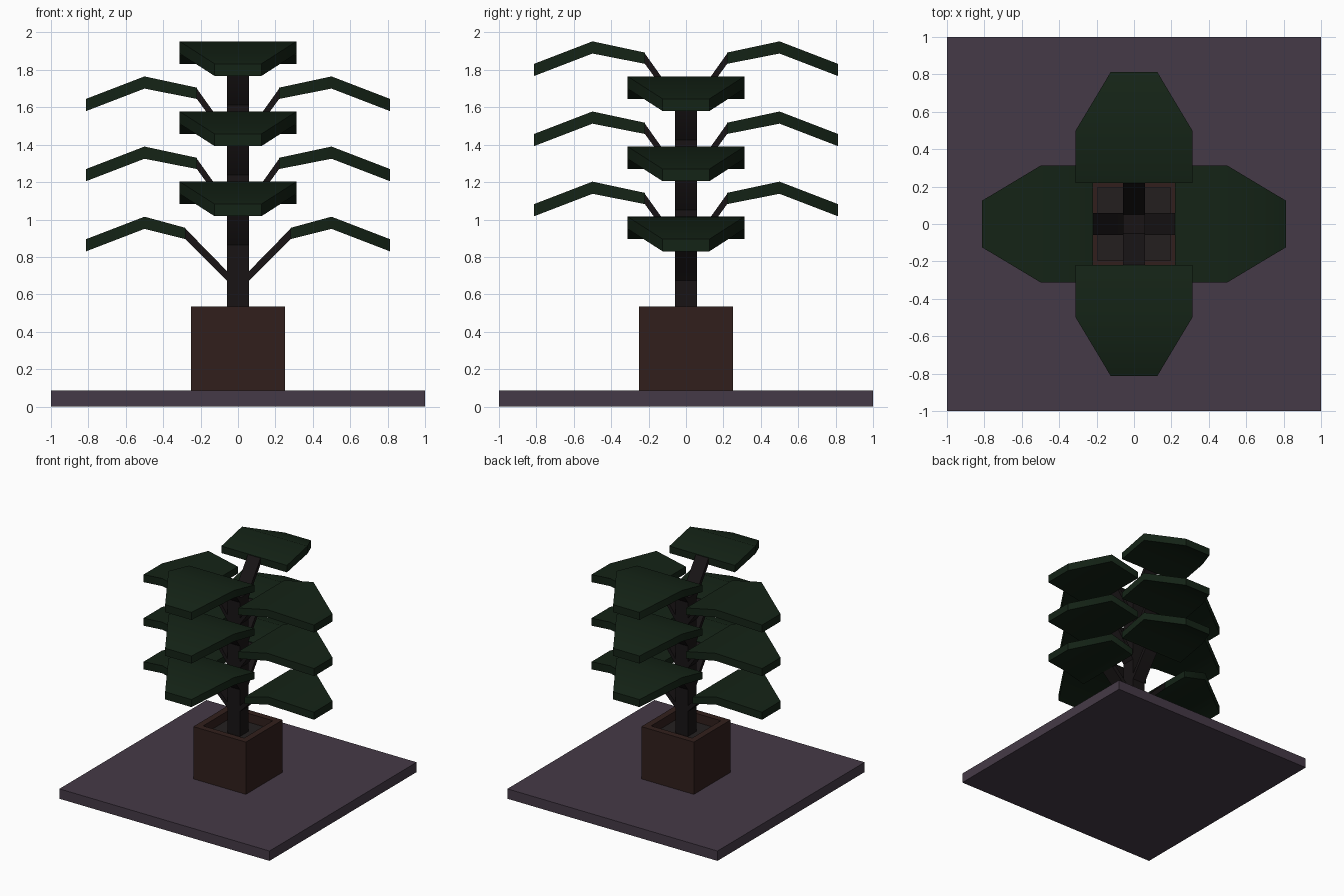
import bpy, bmesh, math

if "Cube" in bpy.data.objects:
    bpy.data.objects.remove(bpy.data.objects["Cube"])


def material(name, rgb):
    m = bpy.data.materials.new(name)
    m.diffuse_color = (*rgb, 1)
    m.use_nodes = True
    m.node_tree.nodes["Principled BSDF"].inputs["Base Color"].default_value = m.diffuse_color
    return m


STONE = material("stone", (0.060, 0.042, 0.063))
CLAY = material("clay", (0.031, 0.0137, 0.0116))
SOIL = material("soil", (0.0176, 0.0137, 0.0137))
BARK = material("bark", (0.0091, 0.007, 0.0075))
LEAF = material("leaf", (0.007, 0.0168, 0.008))


def finish(name, bm, mat, angle=0):
    bmesh.ops.recalc_face_normals(bm, faces=bm.faces)
    mesh = bpy.data.meshes.new(name)
    bm.to_mesh(mesh)
    bm.free()
    mesh.materials.append(mat)
    # Soft bend across the leaf tops, hard rims everywhere else
    mesh.shade_smooth()
    mesh.set_sharp_from_angle(angle=math.radians(40))
    ob = bpy.data.objects.new(name, mesh)
    ob.rotation_euler.z = angle
    bpy.context.collection.objects.link(ob)
    return ob


def loft(name, rings, mat, angle=0):
    """Skin a row of four-cornered rings and cap both ends."""
    bm = bmesh.new()
    rows = [[bm.verts.new(p) for p in ring] for ring in rings]
    for a, b in zip(rows, rows[1:]):
        for i in range(4):
            j = (i + 1) % 4
            bm.faces.new((a[i], a[j], b[j], b[i]))
    bm.faces.new(rows[0])
    bm.faces.new(rows[-1])
    return finish(name, bm, mat, angle)


def square(h, z):
    return [(-h, -h, z), (h, -h, z), (h, h, z), (-h, h, z)]


def slab(r, half, low, high):
    return [(r, -half, low), (r, half, low), (r, half, high), (r, -half, high)]


# Base, hollow pot, soil and trunk
loft("base", [square(1, 0), square(1, 0.085)], STONE)
pot = [(0.25, 0.085), (0.25, 0.535), (0.195, 0.535), (0.195, 0.44)]
loft("pot", [square(h, z) for h, z in pot], CLAY)
loft("soil", [square(0.195, 0.43), square(0.195, 0.46)], SOIL)
loft("trunk", [square(0.06, 0.45), square(0.06, 1.65)], BARK)

# Six tiers of opposite leaves, alternating between the x and y directions
for tier in range(6):
    peak = 1.015 + 0.1875 * tier
    inner = 0.28 if tier == 0 else 0.22
    for side in range(2):
        angle = math.pi / 2 * (tier % 2) + math.pi * side
        tag = f"{tier + 1}_{side + 1}"
        loft("branch_" + tag,
             [slab(0.03, 0.06, peak - 0.38, peak - 0.33),
              slab(0.06, 0.06, peak - 0.34, peak - 0.29),
              slab(inner, 0.06, peak - 0.12, peak - 0.065)],
             BARK, angle)
        loft("leaf_" + tag,
             [slab(inner, 0.312, peak - 0.12, peak - 0.06),
              slab(0.5, 0.312, peak - 0.065, peak),
              slab(0.812, 0.125, peak - 0.185, peak - 0.12)],
             LEAF, angle)
